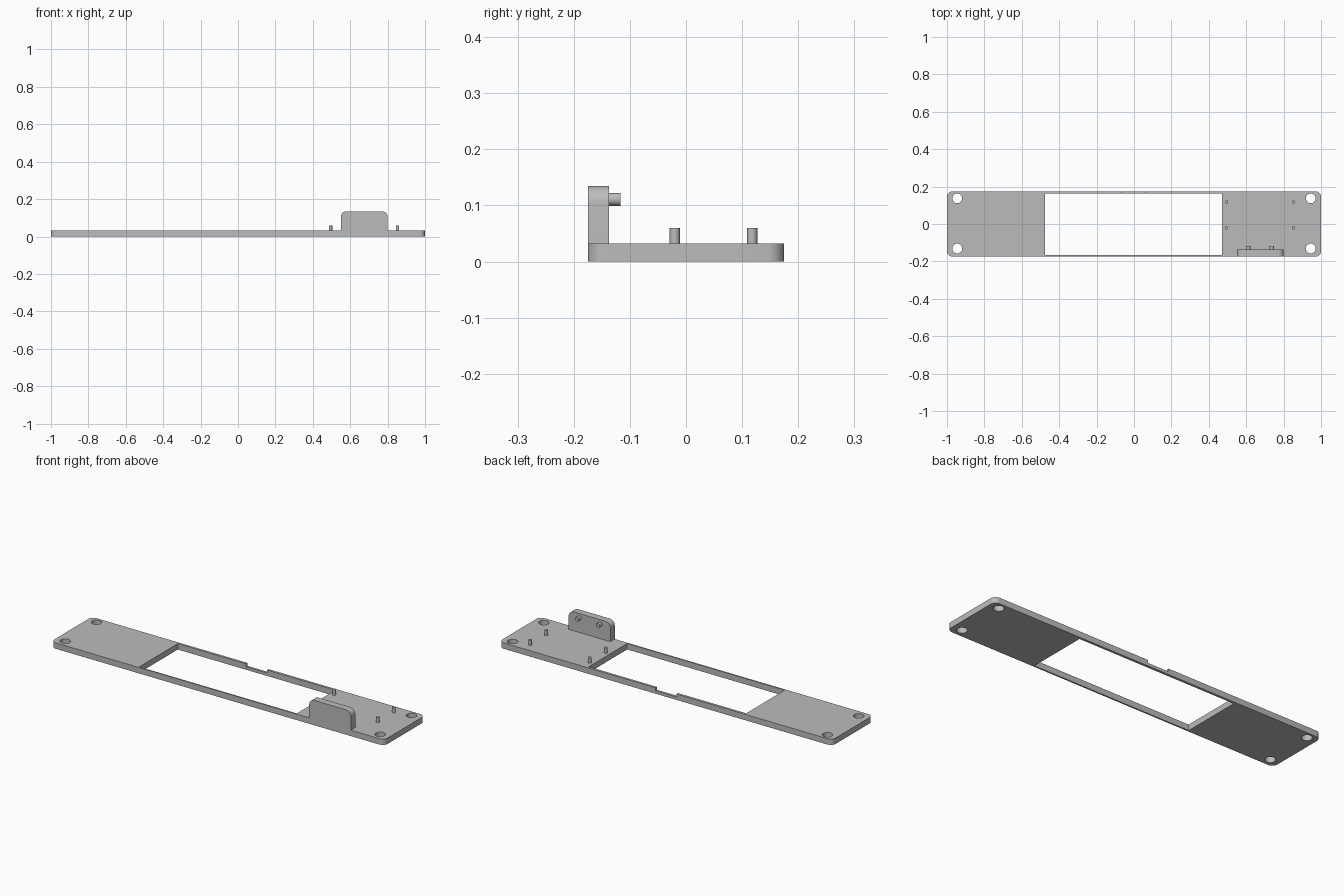
import bpy, bmesh, math
from mathutils import Matrix

if "Cube" in bpy.data.objects:
    bpy.data.objects.remove(bpy.data.objects["Cube"], do_unlink=True)

grey = bpy.data.materials.new("plain grey")
grey.use_nodes = True
grey.diffuse_color = (0.5, 0.5, 0.5, 1)
grey.node_tree.nodes["Principled BSDF"].inputs["Base Color"].default_value = (0.5, 0.5, 0.5, 1)


def finish(name, bm):
    mesh = bpy.data.meshes.new(name)
    bmesh.ops.recalc_face_normals(bm, faces=bm.faces)
    bm.to_mesh(mesh)
    bm.free()
    mesh.materials.append(grey)
    obj = bpy.data.objects.new(name, mesh)
    bpy.context.collection.objects.link(obj)
    return obj


def box(name, low, high, round_axis=None, radius=0, only_top=False):
    """Box between two corners, with the edges along one axis rounded."""
    bm = bmesh.new()
    bmesh.ops.create_cube(bm, size=1)
    for v in bm.verts:
        v.co = [l + (c + 0.5) * (h - l) for l, h, c in zip(low, high, v.co)]
    if round_axis is not None:
        edges = [e for e in bm.edges
                 if abs((e.verts[0].co - e.verts[1].co).normalized()[round_axis]) > 0.9
                 and (not only_top or e.verts[0].co.z > high[2] - 0.001)]
        bmesh.ops.bevel(bm, geom=edges, offset=radius, segments=8, profile=0.5, affect='EDGES')
    return finish(name, bm)


def rod(name, centre, radius, length, along_y=False):
    bm = bmesh.new()
    turn = Matrix.Rotation(math.pi / 2, 4, 'X') if along_y else Matrix()
    bmesh.ops.create_cone(bm, cap_ends=True, segments=32, radius1=radius, radius2=radius,
                          depth=length, matrix=Matrix.Translation(centre) @ turn)
    return finish(name, bm)


def cut(obj, cutter):
    mod = obj.modifiers.new("cut", 'BOOLEAN')
    mod.operation = 'DIFFERENCE'
    mod.solver = 'EXACT'
    mod.object = cutter
    bpy.context.view_layer.update()
    result = bpy.data.meshes.new_from_object(obj.evaluated_get(bpy.context.evaluated_depsgraph_get()))
    obj.modifiers.clear()
    obj.data = result
    bpy.data.objects.remove(cutter, do_unlink=True)


# Base plate with display window, rail notch and corner screw holes
TOP = 0.032
plate = box("base_plate", (-1, -0.175, 0), (1, 0.175, TOP), 2, 0.03)
cut(plate, box("window_cutter", (-0.475, -0.167, -0.1), (0.47, 0.162, 0.1)))
cut(plate, box("notch_cutter", (-0.065, 0.1, 0.016), (0.06, 0.2, 0.1)))
for x in (-0.945, 0.945):
    for y in (-0.131, 0.137):
        cut(plate, rod("hole_cutter", (x, y, 0), 0.026, 0.2))
parts = [plate]

# Upright bracket on the front edge, with two pegs facing back
parts.append(box("bracket", (0.55, -0.175, TOP - 0.002), (0.8, -0.137, 0.135), 1, 0.03, True))
for x in (0.611, 0.737):
    parts.append(rod("bracket_peg", (x, -0.129, 0.111), 0.0115, 0.024, True))

# Four standing pins for a circuit board
for x in (0.495, 0.853):
    for y in (-0.02, 0.118):
        parts.append(rod("board_pin", (x, y, 0.044), 0.009, 0.032))

for obj in parts:
    bpy.ops.object.select_all(action='DESELECT')
    obj.select_set(True)
    bpy.context.view_layer.objects.active = obj
    bpy.ops.object.shade_smooth_by_angle(angle=math.radians(30))
